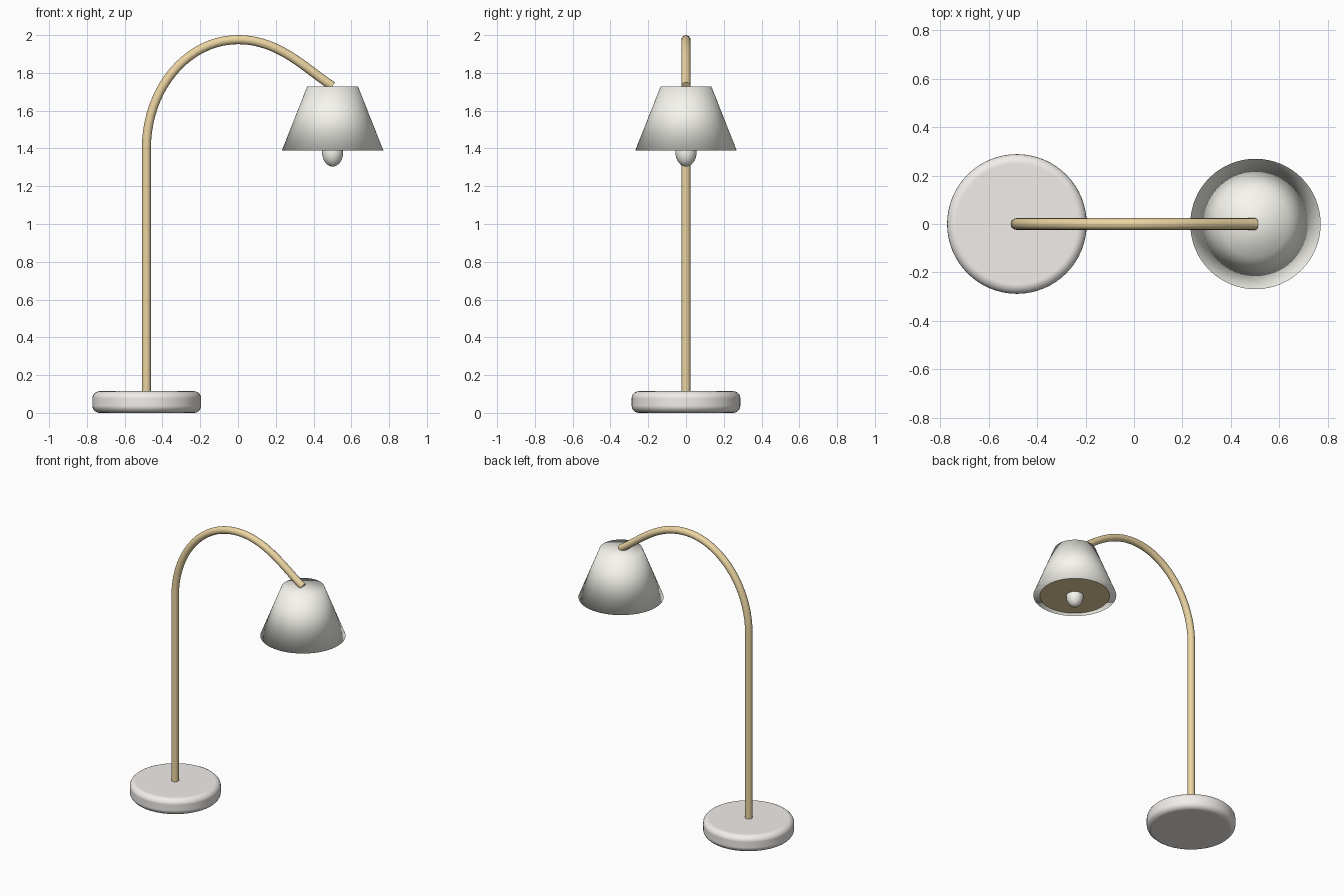
import bpy

if "Cube" in bpy.data.objects:
    bpy.data.objects.remove(bpy.data.objects["Cube"])

BASE_X, SHADE_X = -0.483, 0.501


def material(name, rgb):
    m = bpy.data.materials.new(name)
    m.diffuse_color = (*rgb, 1)
    m.use_nodes = True
    m.node_tree.nodes["Principled BSDF"].inputs["Base Color"].default_value = m.diffuse_color
    return m


def finish(name, mat):
    ob = bpy.context.object
    ob.name = name
    ob.data.materials.append(mat)
    bpy.ops.object.shade_smooth()
    return ob


brass = material("brass", (0.83, 0.66, 0.36))
stone = material("warm_white", (0.88, 0.85, 0.82))
cream = material("cream", (0.93, 0.92, 0.86))

# Round base with softened rims
bpy.ops.mesh.primitive_cylinder_add(vertices=64, radius=0.288, depth=0.115,
                                    location=(BASE_X, 0, 0.0575))
base = finish("base", stone)
bevel = base.modifiers.new("rounded_rims", "BEVEL")
bevel.width = 0.038
bevel.segments = 5
bevel.harden_normals = True

# Bent tube: straight post, arch, then down to the shade
curve = bpy.data.curves.new("arm", "CURVE")
curve.dimensions = "3D"
curve.bevel_depth = 0.024
curve.bevel_resolution = 6
curve.resolution_u = 20
curve.use_fill_caps = True
spline = curve.splines.new("BEZIER")
# each row: left handle, point, right handle as (x, z)
path = [
    ((-0.485, 0.05), (-0.485, 0.10), (-0.485, 0.50)),
    ((-0.485, 1.10), (-0.485, 1.40), (-0.485, 1.717)),
    ((-0.268, 1.976), (0.0, 1.976), (0.22, 1.976)),
    ((0.36, 1.82), (0.50, 1.73), (0.55, 1.70)),
]
spline.bezier_points.add(len(path) - 1)
for p, (left, co, right) in zip(spline.bezier_points, path):
    p.handle_left_type = p.handle_right_type = "FREE"
    p.handle_left = (left[0], 0, left[1])
    p.co = (co[0], 0, co[1])
    p.handle_right = (right[0], 0, right[1])
arm = bpy.data.objects.new("arm", curve)
bpy.context.collection.objects.link(arm)
curve.materials.append(brass)

# Tapered shade, smooth all over
z0, z1 = 1.388, 1.727
bpy.ops.mesh.primitive_cone_add(vertices=64, radius1=0.269, radius2=0.135, depth=z1 - z0,
                                location=(SHADE_X, 0, (z0 + z1) / 2))
finish("shade", cream)

# Brass plate closing the underside
bpy.ops.mesh.primitive_circle_add(vertices=64, radius=0.226, fill_type="NGON",
                                  location=(SHADE_X, 0, z0 - 0.003))
plate = finish("shade_plate", brass)
plate.data.flip_normals()

# Egg-shaped bulb
bpy.ops.mesh.primitive_uv_sphere_add(segments=32, ring_count=16, radius=1,
                                     location=(SHADE_X, 0, 1.38))
bulb = finish("bulb", cream)
bulb.scale = (0.056, 0.056, 0.076)
